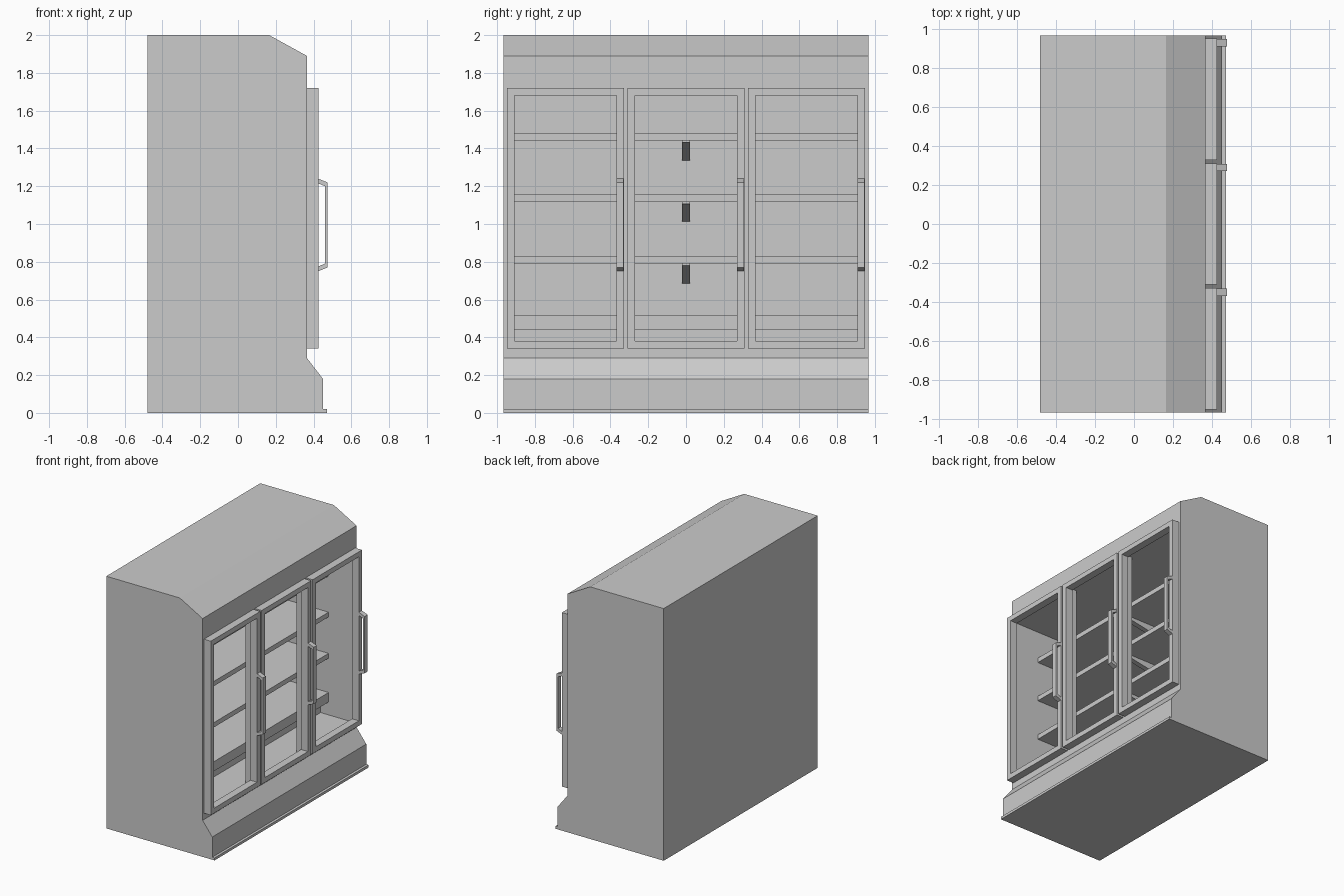
import bpy, bmesh

if "Cube" in bpy.data.objects:
    bpy.data.objects.remove(bpy.data.objects["Cube"])


def finish(name, bm):
    bmesh.ops.recalc_face_normals(bm, faces=bm.faces)
    mesh = bpy.data.meshes.new(name)
    bm.to_mesh(mesh)
    bm.free()
    ob = bpy.data.objects.new(name, mesh)
    bpy.context.collection.objects.link(ob)
    return ob


def box(name, x, y, z):
    bm = bmesh.new()
    bmesh.ops.create_cube(bm, size=1)
    for v in bm.verts:
        v.co = [(a + b) / 2 + c * (b - a) for c, (a, b) in zip(v.co, (x, y, z))]
    return finish(name, bm)


def extrude_y(name, profile, y0, y1):
    """Extrude a closed (x, z) profile along y."""
    bm = bmesh.new()
    face = bm.faces.new([bm.verts.new((x, y0, z)) for x, z in profile])
    res = bmesh.ops.extrude_face_region(bm, geom=[face])
    verts = [g for g in res["geom"] if isinstance(g, bmesh.types.BMVert)]
    bmesh.ops.translate(bm, verts=verts, vec=(0, y1 - y0, 0))
    return finish(name, bm)


def frame(name, x0, x1, outer, inner):
    """Rectangular ring in the yz plane; outer / inner are (y0, y1, z0, z1)."""
    bm = bmesh.new()
    rings = []
    for x, (a, b, c, d) in ((x0, outer), (x1, outer), (x1, inner), (x0, inner)):
        rings.append([bm.verts.new((x, y, z)) for y, z in ((a, c), (b, c), (b, d), (a, d))])
    for i in range(4):
        r, s = rings[i], rings[(i + 1) % 4]
        for j in range(4):
            k = (j + 1) % 4
            bm.faces.new((r[j], r[k], s[k], s[j]))
    return finish(name, bm)


HALF = 0.965
BACK, SIDE = -0.42, 0.935

# Cabinet shell with a hollow interior
cabinet = extrude_y("cabinet", [
    (-0.48, 0), (0.47, 0), (0.47, 0.02), (0.45, 0.02), (0.45, 0.18),
    (0.365, 0.29), (0.365, 1.89), (0.165, 2), (-0.48, 2)], -HALF, HALF)
cutter = box("interior_cutter", (BACK, 0.6), (-SIDE, SIDE), (0.34, 1.70))
cutter.hide_render = True
cutter.hide_viewport = True
cutter.display_type = 'WIRE'
cut = cabinet.modifiers.new("hollow", 'BOOLEAN')
cut.operation = 'DIFFERENCE'
cut.solver = 'EXACT'
cut.object = cutter

# Mullions behind the gaps between doors
for i, y in enumerate((-0.32, 0.32)):
    box(f"mullion_{i + 1}", (0.315, 0.365), (y - 0.035, y + 0.035), (0.34, 1.70))

# Doors and their handles
handle = [(0.425, 1.24), (0.475, 1.22), (0.475, 0.77), (0.425, 0.75),
          (0.425, 0.775), (0.46, 0.79), (0.46, 1.2), (0.425, 1.215)]
for i, y in enumerate((-0.638, 0, 0.638)):
    frame(f"door_frame_{i + 1}", 0.365, 0.425,
          (y - 0.31, y + 0.31, 0.34, 1.72), (y - 0.27, y + 0.27, 0.38, 1.68))
    extrude_y(f"door_handle_{i + 1}", handle, y + 0.27, y + 0.308)

# Shelves, each with a sloped bracket in the middle
for i, z in enumerate((0.79, 1.117, 1.442)):
    box(f"shelf_{i + 1}", (BACK, 0.14), (-SIDE, SIDE), (z, z + 0.038))
    extrude_y(f"shelf_bracket_{i + 1}",
              [(BACK, z), (0.12, z), (0.12, z - 0.01), (BACK, z - 0.105)], -0.02, 0.02)

# Thick bottom deck on a recessed kick base
box("bottom_deck", (BACK, 0.14), (-SIDE, SIDE), (0.442, 0.518))
box("deck_base", (BACK, 0.07), (-SIDE, SIDE), (0.34, 0.442))
